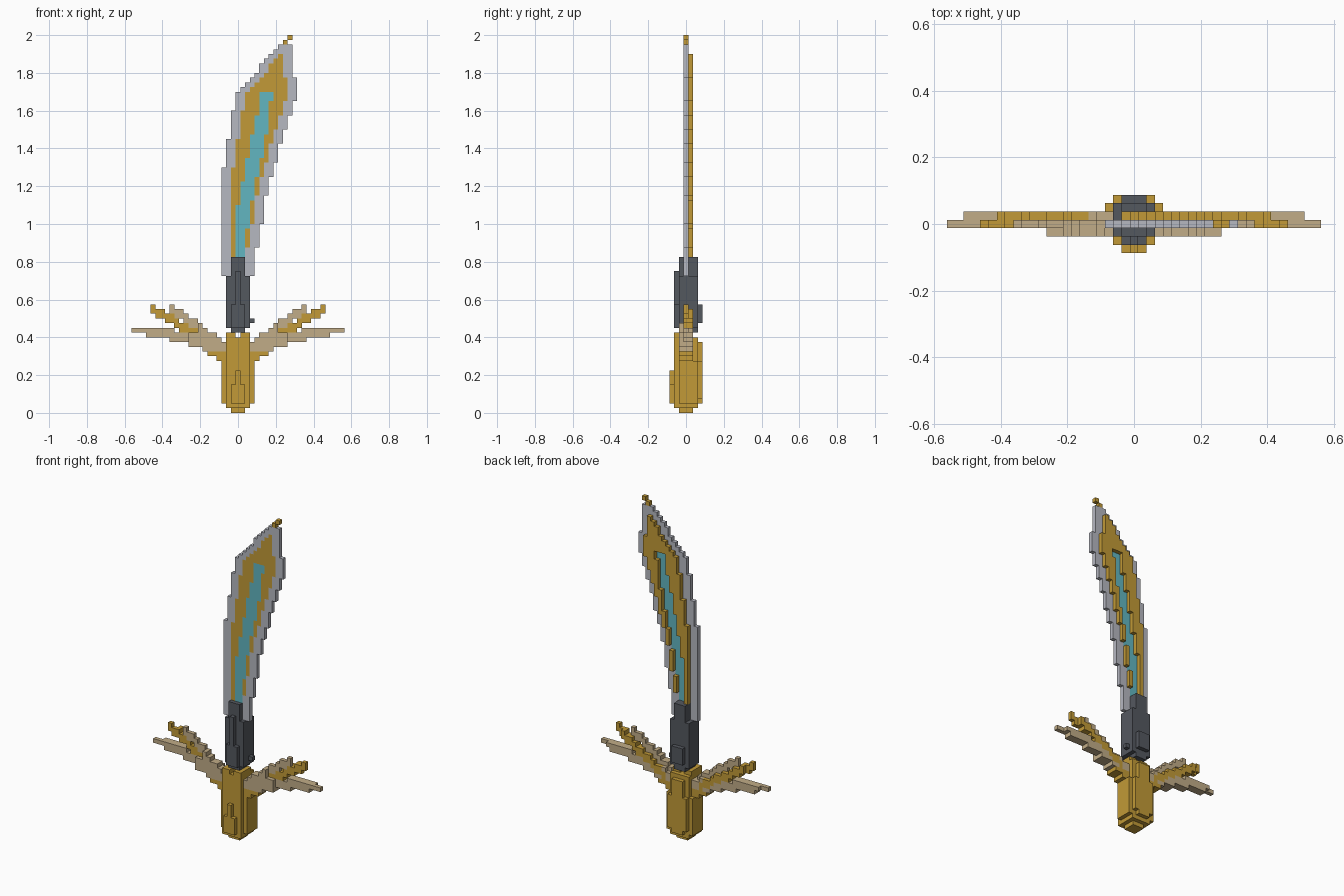
import bpy
import bmesh
from mathutils import Vector

V = 0.025  # edge length of one block

old = bpy.data.objects.get("Cube")
if old:
    bpy.data.objects.remove(old, do_unlink=True)


def make_material(name, rgb):
    lin = [((c / 255 + 0.055) / 1.055) ** 2.4 for c in rgb] + [1.0]
    m = bpy.data.materials.new(name)
    m.use_nodes = True
    m.diffuse_color = lin
    m.node_tree.nodes["Principled BSDF"].inputs["Base Color"].default_value = lin
    return m


MATS = {
    "gold": make_material("gold", (194, 154, 55)),
    "silver": make_material("silver", (182, 184, 193)),
    "cyan": make_material("cyan", (98, 182, 193)),
    "dark": make_material("dark grey", (84, 88, 95)),
    "tan": make_material("tan", (193, 172, 135)),
}


def fill(cells, color, xs, ys, zs):
    """Fill an inclusive range of blocks with one colour."""
    for i in range(xs[0], xs[1] + 1):
        for j in range(ys[0], ys[1] + 1):
            for k in range(zs[0], zs[1] + 1):
                cells[i, j, k] = color


def build(name, cells):
    """Turn blocks into one mesh that keeps only the exposed faces."""
    used = sorted(set(cells.values()))
    bm = bmesh.new()
    verts = {}

    def vert(p):
        key = tuple(round(c * 2) for c in p)
        if key not in verts:
            verts[key] = bm.verts.new(p * V)
        return verts[key]

    for (i, j, k), color in cells.items():
        center = Vector((i, j, k + 0.5))
        for axis in range(3):
            for s in (-1, 1):
                n = Vector((0, 0, 0))
                n[axis] = s
                if (i + int(n.x), j + int(n.y), k + int(n.z)) in cells:
                    continue
                u = Vector((0, 0, 0))
                u[(axis + 1) % 3] = 0.5
                w = n.cross(u)
                mid = center + n / 2
                f = bm.faces.new([vert(mid + d) for d in (-u - w, u - w, u + w, w - u)])
                f.material_index = used.index(color)
    mesh = bpy.data.meshes.new(name)
    bm.to_mesh(mesh)
    bm.free()
    for color in used:
        mesh.materials.append(MATS[color])
    obj = bpy.data.objects.new(name, mesh)
    bpy.context.collection.objects.link(obj)
    return obj


def step(k, start, limits):
    """Value that grows by one at each height in limits."""
    return start + sum(k >= z for z in limits)


# Blade: silver edge, gold body, cyan core, raised gold rim on the back
blade = {}
for k in range(29, 78):
    left = step(k, -3, (52, 58, 64, 68, 69, 70, 71, 72, 74, 75, 76, 77))
    right = step(k, 3, (35, 40, 46, 50, 53, 57, 60, 63, 66)) - (k >= 71)
    fill(blade, "silver", (left, right), (0, 0), (k, k))
    if 33 <= k <= 75:
        fill(blade, "gold", (left + 2, right - 2), (0, 1), (k, k))
    if 33 <= k <= 67:
        a = step(k, 0, (44, 49, 54, 59, 63))
        b = step(k, 1, (39, 45, 50, 54, 59, 66))
        fill(blade, "cyan", (a, b), (0, 0), (k, k))
        for i in range(a, b + 1):
            blade.pop((i, 1, k), None)
fill(blade, "gold", (10, 10), (0, 0), (78, 78))
fill(blade, "gold", (11, 11), (0, 0), (79, 79))
build("blade", blade)

# Dark sleeve holding the blade
sleeve = {}
for xs, ys, zs in (
    ((-1, 1), (-1, 2), (17, 32)),
    ((-2, 2), (-1, 2), (18, 28)),
    ((-1, 1), (-2, -2), (18, 22)),
    ((0, 0), (-2, -2), (18, 29)),
    ((-1, 1), (3, 3), (19, 22)),
    ((3, 3), (1, 1), (19, 19)),
):
    fill(sleeve, "dark", xs, ys, zs)
build("blade_sleeve", sleeve)

# Rounded gold grip
grip = {}
for xs, ys, zs in (
    ((-1, 1), (-1, 1), (0, 0)),
    ((-2, 2), (-2, 2), (1, 15)),
    ((-3, 3), (-1, 2), (2, 10)),
    ((-1, 1), (-3, -3), (2, 5)),
    ((0, 0), (-3, -3), (2, 8)),
    ((-2, 2), (3, 3), (3, 10)),
    ((-1, 1), (3, 3), (2, 14)),
    ((-2, -1), (-2, 1), (16, 16)),
    ((1, 2), (-2, 1), (16, 16)),
):
    fill(grip, "gold", xs, ys, zs)
build("grip", grip)

# Winged guard: one side as blocks, then mirrored
wing = {}
fill(wing, "gold", (3, 4), (-1, 1), (11, 11))
fill(wing, "gold", (3, 6), (-1, 1), (12, 12))
# Lower tan feather
for k, a, b in ((13, 3, 7), (14, 3, 10), (15, 5, 14), (16, 8, 19), (17, 14, 22)):
    fill(wing, "tan", (a, min(b, 10)), (-1, -1), (k, k))
    fill(wing, "tan", (a, min(b, 20)), (0, 1), (k, k))
    fill(wing, "tan", (a, b), (0, 0), (k, k))
# Upper gold feather with a tan feather above it
for i in range(5, 19):
    top = 22 - round((18 - i) * 0.6)
    fill(wing, "gold", (i, i), (0, 1 if i < 17 else 0), (top - 1, top))
for i in range(3, 15):
    top = 15 + round((i - 4) * 0.7)
    fill(wing, "tan", (i, i), (-1 if i < 9 else 0, 0), (top - 1, top))
build("left_wing", wing)
build("right_wing", {(-i, j, k): c for (i, j, k), c in wing.items()})
